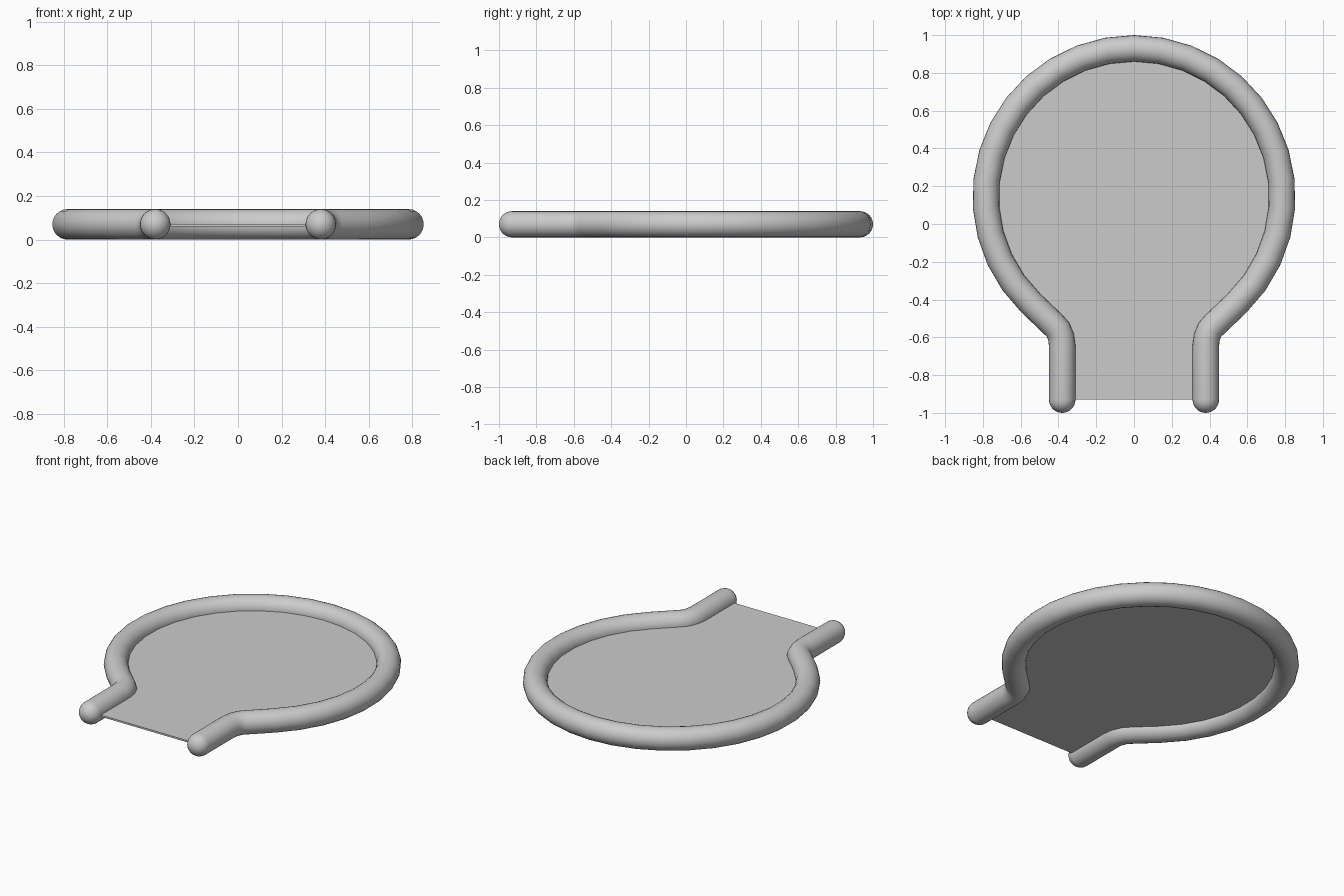
import bpy, bmesh
from math import sin, cos, pi, radians
from mathutils import Vector

if "Cube" in bpy.data.objects:
    bpy.data.objects.remove(bpy.data.objects["Cube"])

R = 0.07            # tube radius
RING = 0.785        # ring centreline radius
CY = 0.145          # ring centre in y
SIDES = 24


def finish(bm, name):
    bmesh.ops.recalc_face_normals(bm, faces=bm.faces)
    mesh = bpy.data.meshes.new(name)
    bm.to_mesh(mesh)
    bm.free()
    ob = bpy.data.objects.new(name, mesh)
    bpy.context.collection.objects.link(ob)
    bpy.ops.object.select_all(action='DESELECT')
    ob.select_set(True)
    bpy.context.view_layer.objects.active = ob
    bpy.ops.object.shade_smooth_by_angle(angle=radians(40))
    return ob


# Keyhole centreline: left leg, bend, ring, mirrored back down the right leg
leg = [(-0.38, -0.93), (-0.38, -0.645), (-0.386, -0.60), (-0.402, -0.56), (-0.43, -0.53)]
n = 26
ring = []
for i in range(n + 1):
    a = radians(226 - 272 * i / n)
    ring.append((RING * cos(a), CY + RING * sin(a)))
path = leg + ring + [(-x, y) for x, y in reversed(leg)]

# Tube sections (position, radius, tangent), with hemispherical ends
down = Vector((0, -1, 0))
P = [Vector((x, y, R)) for x, y in path]
caps = [pi / 2 * k / 7 for k in range(1, 7)]
sections = [(P[0] + down * R * sin(t), R * cos(t), -down) for t in reversed(caps)]
for i, p in enumerate(P):
    if i == 0:
        tan = -down
    elif i == len(P) - 1:
        tan = down
    else:
        tan = ((P[i + 1] - p).normalized() + (p - P[i - 1]).normalized()).normalized()
    sections.append((p, R, tan))
sections += [(P[-1] + down * R * sin(t), R * cos(t), down) for t in caps]

# Tube frame
bm = bmesh.new()
loops = []
up = Vector((0, 0, 1))
for p, r, tan in sections:
    side = tan.cross(up)
    loops.append([bm.verts.new(p + r * (cos(2 * pi * k / SIDES) * side + sin(2 * pi * k / SIDES) * up))
                  for k in range(SIDES)])
for a, b in zip(loops, loops[1:]):
    for k in range(SIDES):
        j = (k + 1) % SIDES
        bm.faces.new((a[k], a[j], b[j], b[k]))
for loop, end in ((loops[0], P[0]), (loops[-1], P[-1])):
    tip = bm.verts.new(end + down * R)
    for k in range(SIDES):
        bm.faces.new((loop[k], loop[(k + 1) % SIDES], tip))
finish(bm, "tube_frame")

# Thin floor panel filling the keyhole
bm = bmesh.new()
face = bm.faces.new([bm.verts.new((x, y, 0.06)) for x, y in path])
ext = bmesh.ops.extrude_face_region(bm, geom=[face])
bmesh.ops.translate(bm, vec=(0, 0, 0.011),
                    verts=[v for v in ext["geom"] if isinstance(v, bmesh.types.BMVert)])
finish(bm, "floor_panel")
